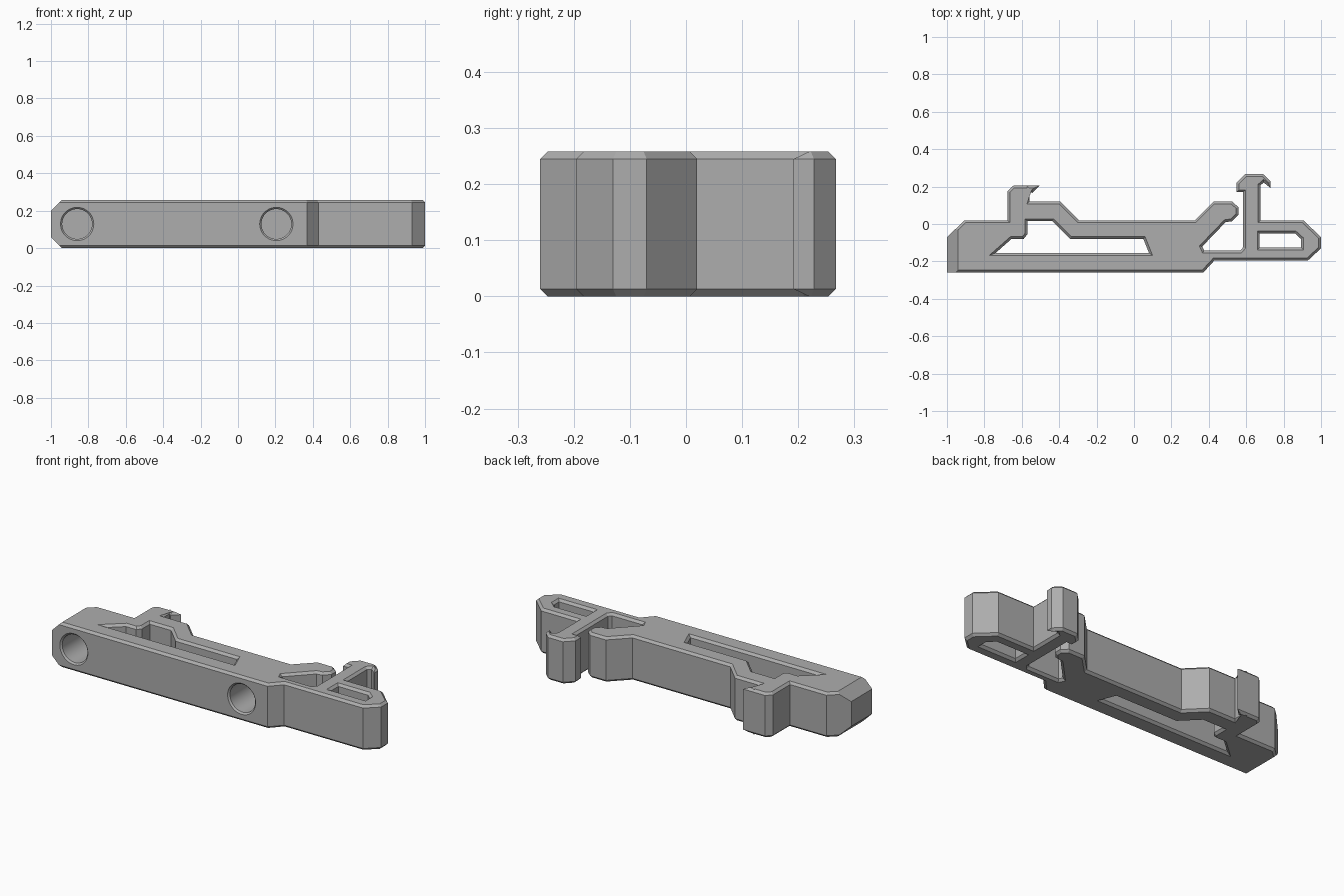
import bpy, bmesh, math
from mathutils import Vector

default = bpy.data.objects.get("Cube")
if default:
    bpy.data.objects.remove(default, do_unlink=True)

HEIGHT, CHAMFER, END_CUT = 0.258, 0.013, 0.058

grey = bpy.data.materials.new("mid grey")
grey.use_nodes = True
colour = (0.42, 0.42, 0.42, 1)
grey.diffuse_color = colour
grey.node_tree.nodes["Principled BSDF"].inputs["Base Color"].default_value = colour

# Plan outline, counterclockwise from the front left corner
outline = [
    (-1, -.26), (.37, -.26), (.43, -.195), (.93, -.195), (1, -.13), (1, -.07), (.905, .02),
    # right hook on its stem
    (.675, .02), (.675, .205), (.693, .222), (.73, .192), (.73, .228), (.69, .267),
    (.595, .267), (.548, .22), (.548, .17), (.583, .17),
    # spring slot and tongue
    (.583, -.125), (.568, -.142), (.375, -.142), (.365, -.12), (.49, .01), (.525, .015),
    (.558, .05), (.558, .09), (.525, .12), (.425, .12), (.325, .02),
    # raised back and left hook
    (-.295, .02), (-.395, .12), (-.56, .12), (-.56, .177), (-.545, .166), (-.505, .205),
    (-.645, .205), (-.675, .176), (-.675, .02), (-.905, .02), (-1, -.07),
]
# Through slots, clockwise
long_slot = [(-.74, -.155), (-.655, -.08), (-.59, -.08), (-.57, -.055), (-.57, .015),
             (-.435, .015), (-.34, -.08), (.05, -.08), (.08, -.155)]
small_slot = [(.672, -.125), (.672, -.05), (.86, -.05), (.893, -.08), (.893, -.125)]


def inset(points, d):
    """Mitred offset towards the solid, which lies left of each edge."""
    result = []
    for i, p in enumerate(points):
        p, a, b = Vector(p), Vector(points[i - 1]), Vector(points[(i + 1) % len(points)])
        u, v = (p - a).normalized(), (b - p).normalized()
        n1, n2 = Vector((-u.y, u.x)), Vector((-v.y, v.x))
        result.append(p + (n1 + n2) * d / (1 + n1.dot(n2)))
    return result


def ring(bm, points, z):
    return [bm.verts.new((p[0], p[1], z)) for p in points]


# Body: chamfered extrusion of the plan with slots
bm = bmesh.new()
caps = ([], [])
for loop in (outline, long_slot, small_slot):
    n = len(loop)
    small = inset(loop, CHAMFER)
    rings = [ring(bm, small, 0), ring(bm, loop, CHAMFER),
             ring(bm, loop, HEIGHT - CHAMFER), ring(bm, small, HEIGHT)]
    for low, high in zip(rings, rings[1:]):
        for i in range(n):
            j = (i + 1) % n
            bm.faces.new((low[i], low[j], high[j], high[i]))
    for cap, r in zip(caps, (rings[0], rings[-1])):
        cap.extend(bm.edges.get((r[i], r[(i + 1) % n])) for i in range(n))
for cap, direction in zip(caps, (-1, 1)):
    bmesh.ops.triangle_fill(bm, edges=cap, use_beauty=True, normal=(0, 0, direction))

# Slanted upper and lower corners of the left end
for z, direction in ((HEIGHT - END_CUT, 1), (END_CUT, -1)):
    cut = bmesh.ops.bisect_plane(
        bm, geom=bm.verts[:] + bm.edges[:] + bm.faces[:], dist=1e-5,
        plane_co=(-1, 0, z), plane_no=(-1, 0, direction), clear_outer=True)
    rim = [e for e in cut["geom_cut"] if isinstance(e, bmesh.types.BMEdge)]
    bmesh.ops.edgeloop_fill(bm, edges=rim)
bmesh.ops.recalc_face_normals(bm, faces=bm.faces[:])
mesh = bpy.data.meshes.new("clip_body")
bm.to_mesh(mesh)
bm.free()
body = bpy.data.objects.new("clip_body", mesh)
bpy.context.collection.objects.link(body)
mesh.materials.append(grey)


def hole_cutter(x, front=-.26, depth=.2, radius=.08, lip=.009, sides=48):
    """Blind round hole with a flared rim, running back from the front."""
    bm = bmesh.new()
    profile = [(radius + 2 * lip, front - lip), (radius, front + lip), (radius, front + depth)]
    rings = []
    for r, y in profile:
        rings.append([bm.verts.new((x + r * math.cos(a), y, HEIGHT / 2 + r * math.sin(a)))
                      for a in (math.tau * i / sides for i in range(sides))])
    for a, b in zip(rings, rings[1:]):
        for i in range(sides):
            j = (i + 1) % sides
            bm.faces.new((a[i], a[j], b[j], b[i]))
    bm.faces.new(rings[0])
    bm.faces.new(rings[-1])
    bmesh.ops.recalc_face_normals(bm, faces=bm.faces[:])
    data = bpy.data.meshes.new("hole_cutter")
    bm.to_mesh(data)
    bm.free()
    data.materials.append(grey)
    cutter = bpy.data.objects.new("hole_cutter", data)
    cutter.hide_render = True
    bpy.context.collection.objects.link(cutter)
    return cutter


# Two blind holes in the front
bpy.ops.object.select_all(action="DESELECT")
body.select_set(True)
bpy.context.view_layer.objects.active = body
for x in (-.86, .205):
    cutter = hole_cutter(x)
    mod = body.modifiers.new("hole", "BOOLEAN")
    mod.operation, mod.solver, mod.object = "DIFFERENCE", "EXACT", cutter
    bpy.ops.object.modifier_apply(modifier=mod.name)
    bpy.data.objects.remove(cutter, do_unlink=True)

bpy.ops.object.shade_smooth_by_angle(angle=math.radians(15))
